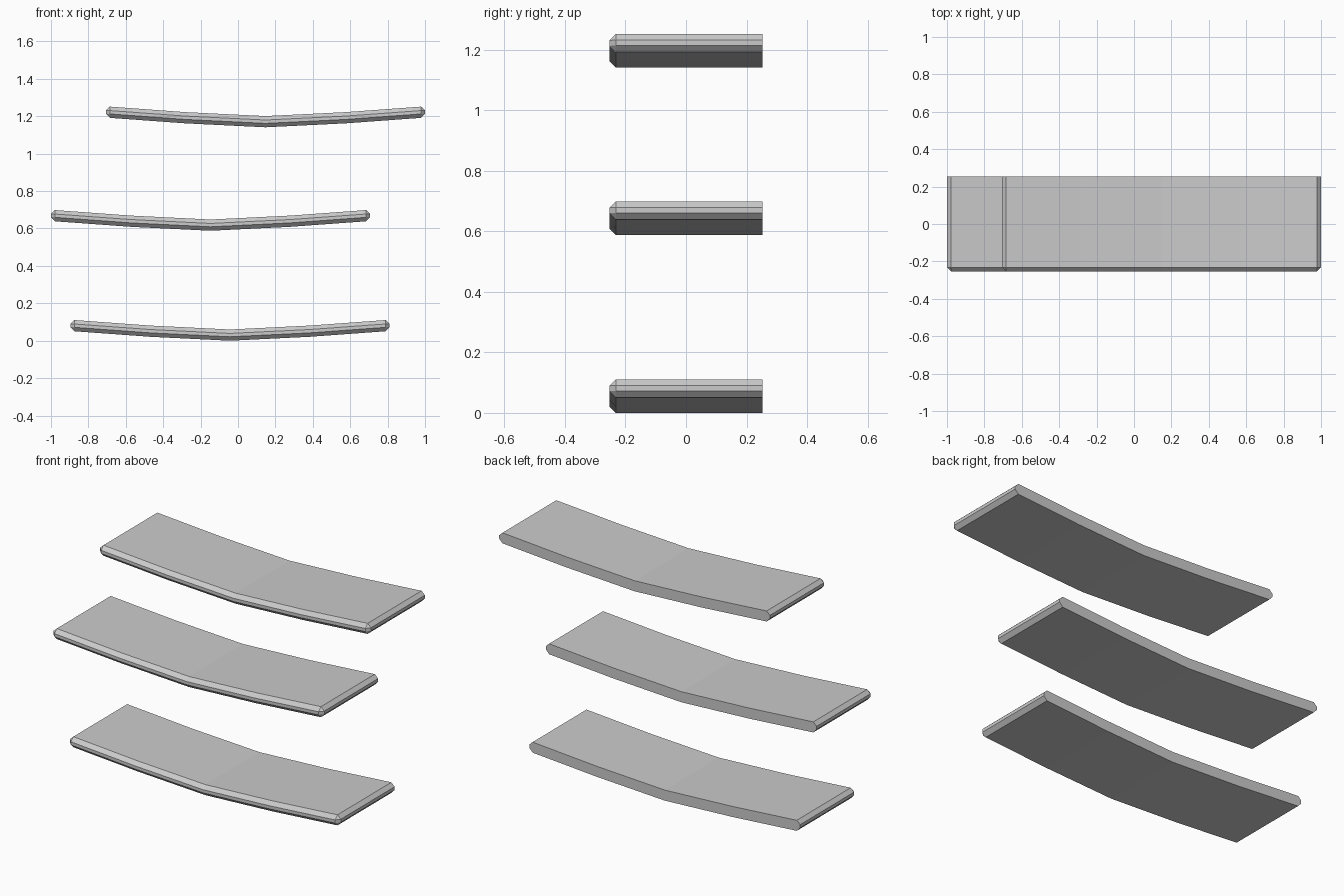
import bpy, bmesh

if "Cube" in bpy.data.objects:
    bpy.data.objects.remove(bpy.data.objects["Cube"])

HALF_L, HALF_D, THICK, BEVEL = 0.853, 0.253, 0.06, 0.021
# sag profile: (x, underside height)
SAG = [(-HALF_L, 0.052), (-0.427, 0.021), (0, 0), (0.427, 0.021), (HALF_L, 0.052)]


def make_board(name, x, z):
    bm = bmesh.new()
    # side profile of the sagging board, as quads on the back plane
    low = [bm.verts.new((px, HALF_D, pz)) for px, pz in SAG]
    high = [bm.verts.new((px, HALF_D, pz + THICK)) for px, pz in SAG]
    faces = [bm.faces.new((low[i], low[i + 1], high[i + 1], high[i]))
             for i in range(len(SAG) - 1)]
    # extrude to the front
    ext = bmesh.ops.extrude_face_region(bm, geom=faces, use_keep_orig=True)
    verts = [g for g in ext["geom"] if isinstance(g, bmesh.types.BMVert)]
    bmesh.ops.translate(bm, verts=verts, vec=(0, -2 * HALF_D, 0))
    bmesh.ops.recalc_face_normals(bm, faces=bm.faces[:])
    # chamfer the front and end rims, leave the back edge square
    rim = [e for e in bm.edges
           if len(e.link_faces) == 2 and e.calc_face_angle() > 1.0
           and not all(v.co.y > HALF_D - 0.001 for v in e.verts)]
    bmesh.ops.bevel(bm, geom=rim, offset=BEVEL, offset_type='OFFSET',
                    segments=1, profile=0.5, affect='EDGES')
    bmesh.ops.recalc_face_normals(bm, faces=bm.faces[:])
    mesh = bpy.data.meshes.new(name)
    bm.to_mesh(mesh)
    bm.free()
    obj = bpy.data.objects.new(name, mesh)
    obj.location = (x, 0, z)
    bpy.context.collection.objects.link(obj)


# three staggered boards
make_board("lower_board", -0.043, 0.0)
make_board("middle_board", -0.147, 0.588)
make_board("upper_board", 0.147, 1.141)
